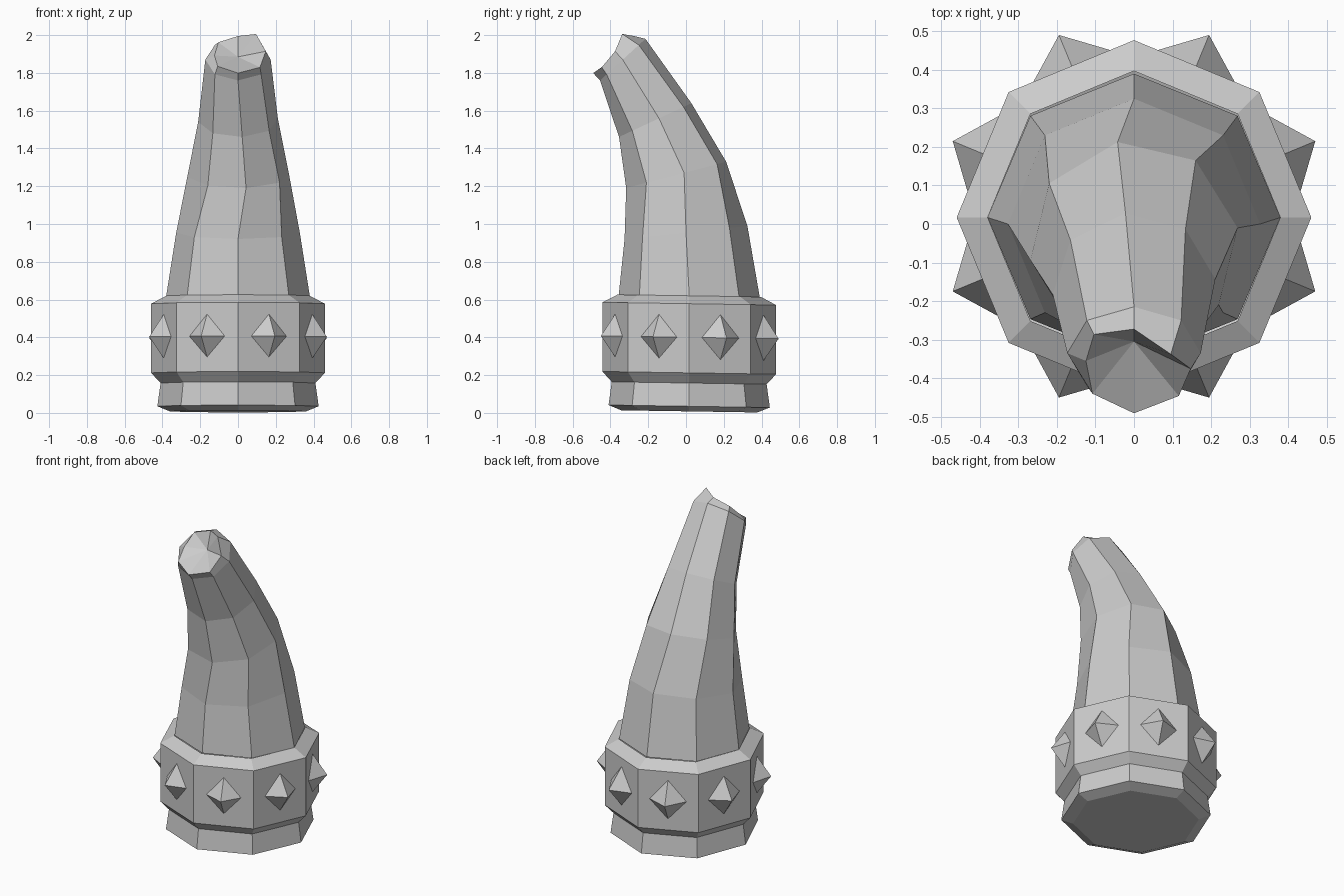
import bpy, bmesh
from math import sin, cos, radians, pi

if "Cube" in bpy.data.objects:
    bpy.data.objects.remove(bpy.data.objects["Cube"])

SIDES = 8


def make_object(name, bm):
    bmesh.ops.recalc_face_normals(bm, faces=bm.faces[:])
    me = bpy.data.meshes.new(name)
    bm.to_mesh(me)
    bm.free()
    ob = bpy.data.objects.new(name, me)
    bpy.context.collection.objects.link(ob)
    return ob


def ring(bm, cy, cz, rx, ry, tilt, twist=0.0, scales=None, lifts=None):
    """Octagon tilted about x; index 0 is the front corner, 2 is +x."""
    t = radians(tilt)
    out = []
    for k in range(SIDES):
        a = 2 * pi * k / SIDES + radians(twist)
        s = scales[k] if scales else 1
        n = lifts[k] if lifts else 0
        u = -ry * cos(a) * s
        out.append(bm.verts.new((rx * sin(a) * s,
                                 cy + u * cos(t) - n * sin(t),
                                 cz + u * sin(t) + n * cos(t))))
    return out


def bridge(bm, rings):
    for a, b in zip(rings, rings[1:]):
        for k in range(SIDES):
            j = (k + 1) % SIDES
            bm.faces.new((a[k], a[j], b[j], b[k]))


# Collar: bevelled foot, neck and wide band (radius, height)
bm = bmesh.new()
profile = [(0.36, 0.008), (0.427, 0.035), (0.41, 0.158), (0.46, 0.212),
           (0.46, 0.578), (0.38, 0.62)]
rings = [ring(bm, 0.017, z, r, r, -0.9) for r, z in profile]
bridge(bm, rings)
bm.faces.new(rings[0])
make_object("collar", bm)

# Horn: curved tapering tube (cy, cz, rx, ry, tilt, twist)
bm = bmesh.new()
sections = [(0.017, 0.62, 0.38, 0.373, -0.9, 0),
            (0.0, 0.955, 0.327, 0.327, 6, 0),
            (-0.052, 1.26, 0.272, 0.277, 14.7, 9),
            (-0.163, 1.55, 0.212, 0.2125, 25, 6),
            (-0.335, 1.87, 0.173, 0.163, 42.5, 0)]
rings = [ring(bm, *s) for s in sections]
# Broken tip: jagged rim around a shallow hollow
rings.append(ring(bm, -0.335, 1.87, 0.173, 0.163, 42.5,
                  scales=[1.0, 0.95, 0.85, 0.78, 0.8, 0.85, 0.72, 0.88],
                  lifts=[0.053, 0.045, 0.06, 0.102, 0.05, 0.035, 0.03, 0.045]))
bridge(bm, rings)
pit = bm.verts.new((0, -0.305, 1.885))
rim = rings[-1]
for k in range(SIDES):
    bm.faces.new((rim[k], rim[(k + 1) % SIDES], pit))
make_object("horn", bm)

# Studs: a four-sided spike on every band face
bm = bmesh.new()
for k in range(SIDES):
    a = 2 * pi * (k + 0.5) / SIDES

    def point(r, side, z):
        x = r * cos(a) - side * sin(a)
        y = r * sin(a) + side * cos(a)
        return bm.verts.new((x, y + 0.02, z - 0.016 * y))

    base = [point(0.422, s, z) for s, z in
            ((0.108, 0.4), (0, 0.525), (-0.108, 0.4), (0, 0.282))]
    tip = point(0.509, 0, 0.4)
    for i in range(4):
        bm.faces.new((base[i], base[(i + 1) % 4], tip))
    bm.faces.new(base)
make_object("studs", bm)
